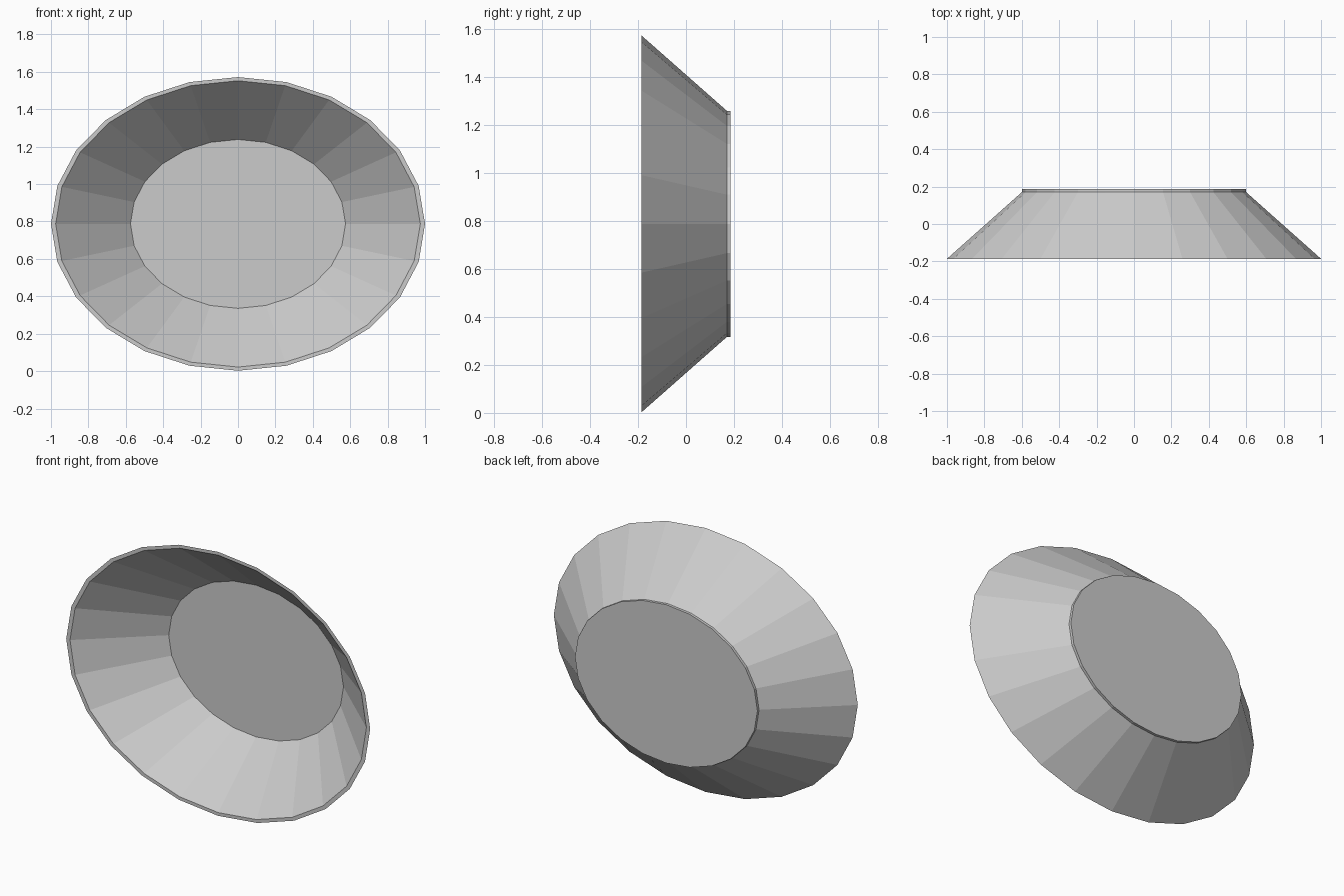
import bpy, bmesh
from math import sin, cos, pi

if "Cube" in bpy.data.objects:
    bpy.data.objects.remove(bpy.data.objects["Cube"])

SIDES = 24
RATIO = 0.785      # height of the ellipse relative to its width
CENTRE_Z = 0.787


def elliptic_lathe(name, profile, loop=False):
    """Sweep (radius, y) points round the y axis; cap the ends unless looped."""
    bm = bmesh.new()
    rings = [[bm.verts.new((r * sin(2 * pi * i / SIDES), y,
                            CENTRE_Z + RATIO * r * cos(2 * pi * i / SIDES)))
              for i in range(SIDES)] for r, y in profile]
    pairs = list(zip(rings, rings[1:]))
    if loop:
        pairs.append((rings[-1], rings[0]))
    else:
        bm.faces.new(rings[0])
        bm.faces.new(rings[-1])
    for a, b in pairs:
        for i in range(SIDES):
            j = (i + 1) % SIDES
            bm.faces.new((a[i], a[j], b[j], b[i]))
    bmesh.ops.recalc_face_normals(bm, faces=bm.faces)
    mesh = bpy.data.meshes.new(name)
    bm.to_mesh(mesh)
    bm.free()
    obj = bpy.data.objects.new(name, mesh)
    bpy.context.collection.objects.link(obj)
    return obj


# Thin flared wall, open at the front
elliptic_lathe("flared_wall",
               [(1.0, -0.186), (0.60, 0.17), (0.575, 0.17), (0.975, -0.186)],
               loop=True)

# Flat plate closing the back
elliptic_lathe("back_plate", [(0.60, 0.17), (0.60, 0.186)])
